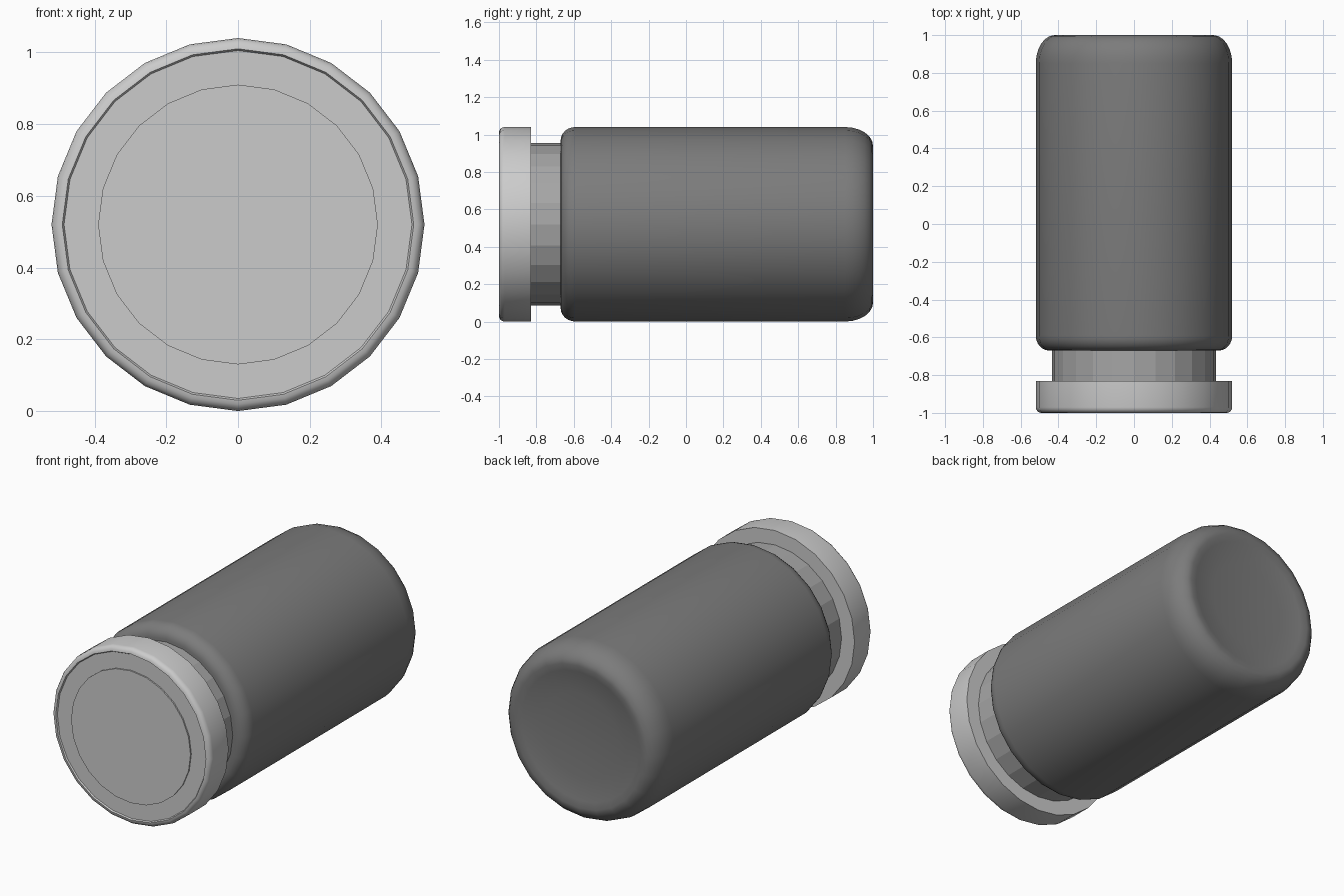
import bpy, bmesh, math

if "Cube" in bpy.data.objects:
    bpy.data.objects.remove(bpy.data.objects["Cube"])

SIDES = 24
AXIS_Z = 0.52


def grey(name, value):
    mat = bpy.data.materials.new(name)
    mat.diffuse_color = (value, value, value, 1)
    mat.use_nodes = True
    mat.node_tree.nodes["Principled BSDF"].inputs["Base Color"].default_value = mat.diffuse_color
    return mat


def lathe(name, profile, angle=35, mat=None):
    """Revolve (radius, y) points around the lying axis; radius 0 makes a pole."""
    bm = bmesh.new()
    rings = []
    for r, y in profile:
        if r == 0:
            rings.append([bm.verts.new((0, y, AXIS_Z))] * SIDES)
        else:
            rings.append([bm.verts.new((r * math.sin(2 * math.pi * i / SIDES), y,
                                        AXIS_Z + r * math.cos(2 * math.pi * i / SIDES)))
                          for i in range(SIDES)])
    for a, b in zip(rings, rings[1:]):
        for i in range(SIDES):
            j = (i + 1) % SIDES
            bm.faces.new(list(dict.fromkeys((a[i], a[j], b[j], b[i]))))
    bmesh.ops.recalc_face_normals(bm, faces=bm.faces)
    mesh = bpy.data.meshes.new(name)
    bm.to_mesh(mesh)
    bm.free()
    obj = bpy.data.objects.new(name, mesh)
    bpy.context.collection.objects.link(obj)
    if mat:
        mesh.materials.append(mat)
    bpy.ops.object.select_all(action='DESELECT')
    obj.select_set(True)
    bpy.context.view_layer.objects.active = obj
    bpy.ops.object.shade_smooth_by_angle(angle=math.radians(angle))
    return obj


def arc(r, y, rad_r, rad_y, start, end, steps=6):
    """Quarter-round points for a profile corner, centred at (r, y)."""
    return [(r + rad_r * math.cos(math.radians(start + (end - start) * k / steps)),
             y + rad_y * math.sin(math.radians(start + (end - start) * k / steps)))
            for k in range(steps + 1)]


dark_glass = grey("dark_glass", 0.2)
neck_grey = grey("neck_grey", 0.38)
rim_grey = grey("rim_grey", 0.62)

# Vial body: rounded shoulder, straight wall, rounded heel, shallow base hollow
lathe("vial_body",
      [(0, -0.67)]
      + arc(0.45, -0.59, 0.07, 0.08, -90, 0)
      + arc(0.42, 0.85, 0.10, 0.15, 0, 90)
      + [(0.38, 0.99), (0.25, 0.975), (0, 0.97)], 50, dark_glass)

# Neck between shoulder and cap
lathe("neck", [(0, -0.84), (0.435, -0.84), (0.435, -0.65), (0, -0.65)], 10, neck_grey)

# Crimped cap ring with a softened front rim
lathe("cap_ring",
      [(0, -0.992), (0.39, -0.992), (0.485, -0.992)]
      + arc(0.49, -0.97, 0.03, 0.03, -90, 0, 4)
      + [(0.52, -0.83), (0, -0.83)], 25, rim_grey)

# Flat centre disc of the cap
lathe("cap_disc", [(0, -1.0), (0.39, -1.0), (0.39, -0.985), (0, -0.985)], 25)
